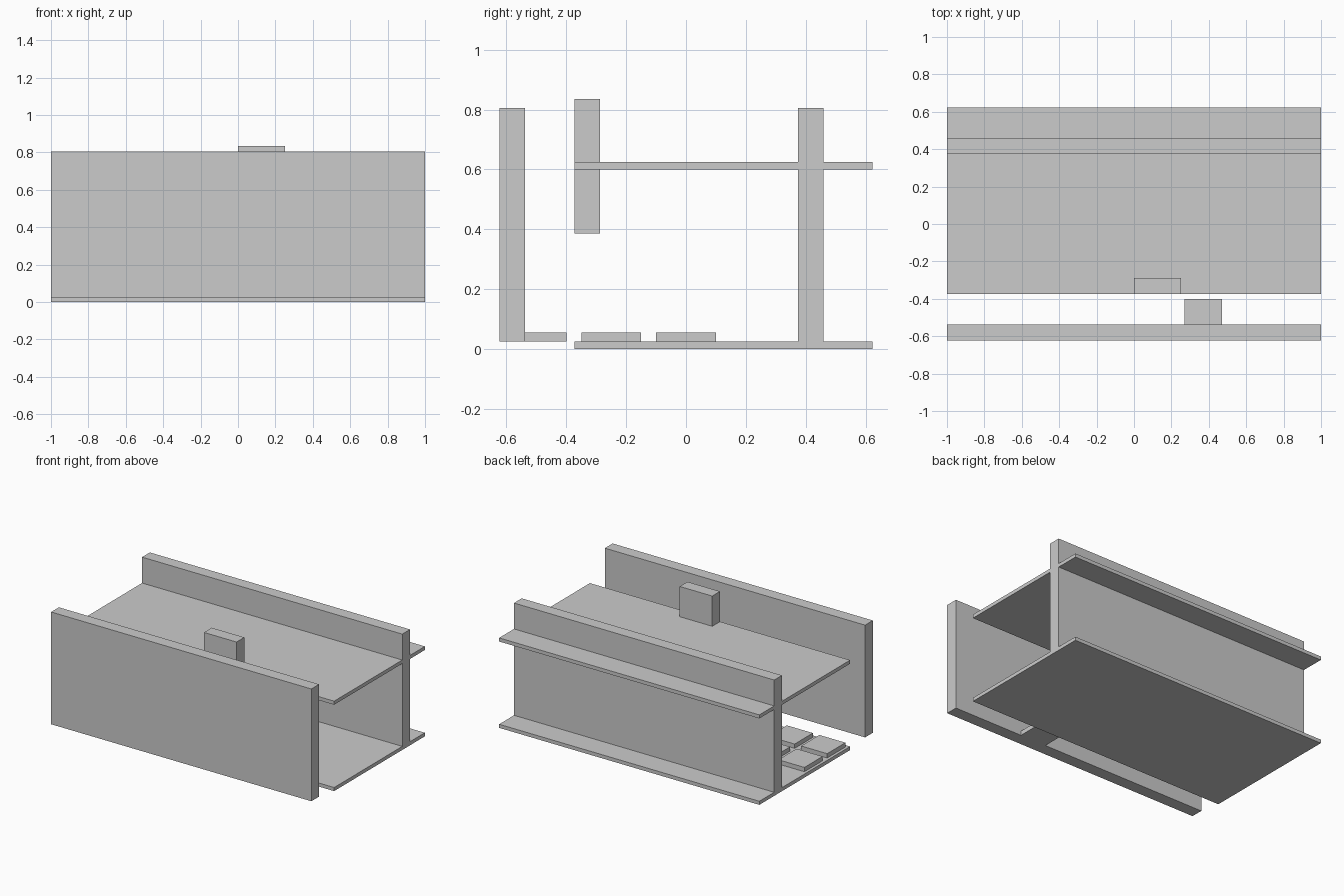
import bpy
import bmesh

if "Cube" in bpy.data.objects:
    bpy.data.objects.remove(bpy.data.objects["Cube"])

grey = bpy.data.materials.new("light_grey")
grey.diffuse_color = (0.6, 0.6, 0.6, 1)
grey.use_nodes = True
grey.node_tree.nodes["Principled BSDF"].inputs["Base Color"].default_value = grey.diffuse_color


def box(name, x, y, z):
    """Axis-aligned box from (min, max) ranges."""
    bm = bmesh.new()
    bmesh.ops.create_cube(bm, size=1)
    for v in bm.verts:
        v.co = [r[0] + (c + 0.5) * (r[1] - r[0]) for c, r in zip(v.co, (x, y, z))]
    mesh = bpy.data.meshes.new(name)
    bm.to_mesh(mesh)
    bm.free()
    mesh.materials.append(grey)
    obj = bpy.data.objects.new(name, mesh)
    bpy.context.collection.objects.link(obj)
    return obj


FULL = (-1, 1)

# Two horizontal slabs crossing the rear wall
box("floor_slab", FULL, (-0.373, 0.623), (0, 0.025))
box("upper_slab", FULL, (-0.373, 0.623), (0.6, 0.625))

# Long upright walls
box("rear_wall", FULL, (0.375, 0.46), (0.005, 0.805))
box("front_wall", FULL, (-0.623, -0.538), (0.025, 0.805))

# Small upright block through the edge of the upper slab
box("edge_block", (0, 0.25), (-0.373, -0.288), (0.385, 0.835))

# Square tiles laid out on a regular grid over the floor
SIZE, STEP = 0.2, 0.25
cells = [(c, r) for r in (1, 2) for c in range(6)] + [(5, 0)]
for c, r in cells:
    x, y = -0.98 + STEP * c, -0.6 + STEP * r
    box(f"floor_tile_{r}_{c}", (x, x + SIZE), (y, y + SIZE), (0.025, 0.055))
